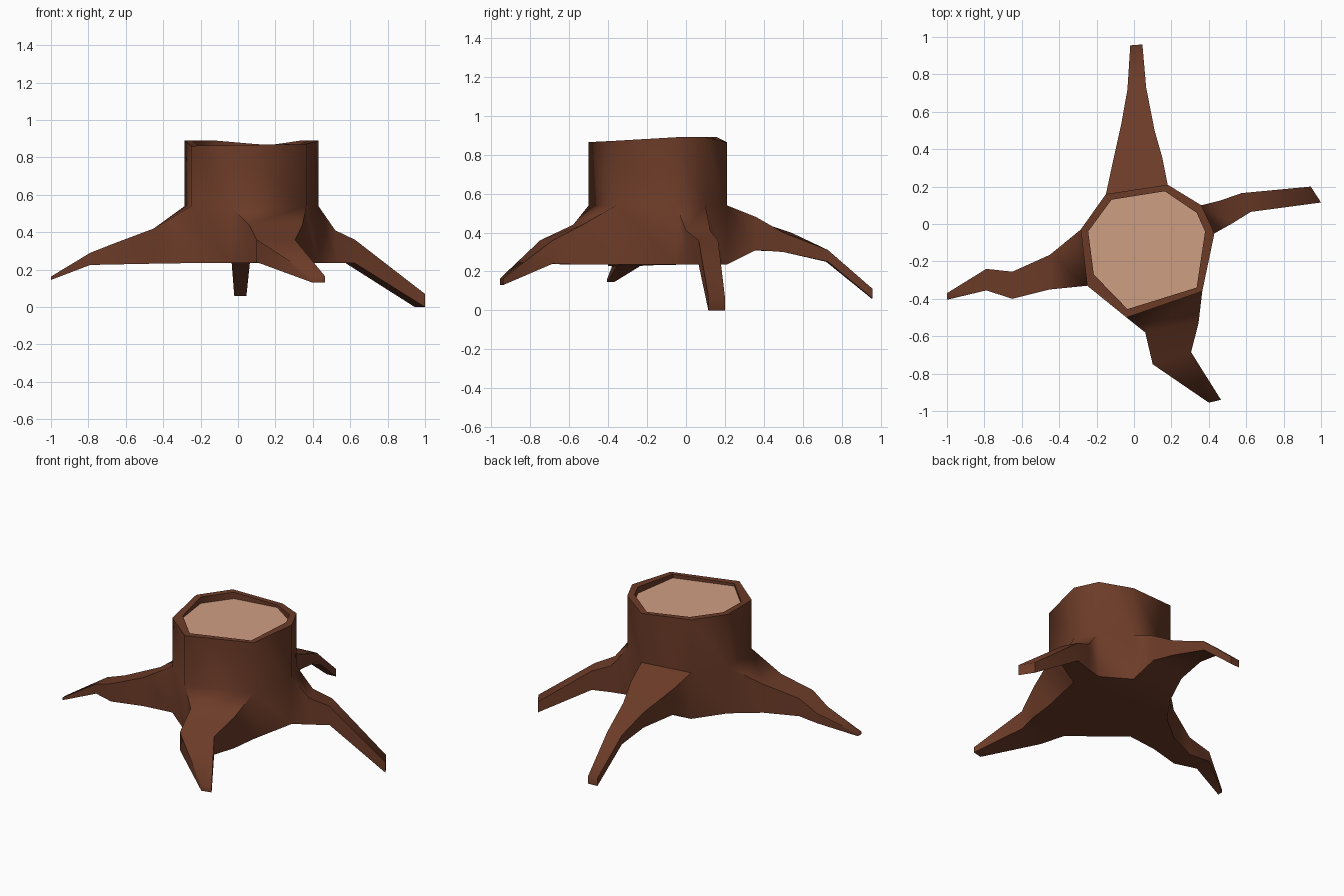
import bpy, bmesh

if "Cube" in bpy.data.objects:
    bpy.data.objects.remove(bpy.data.objects["Cube"])


def material(name, rgb):
    m = bpy.data.materials.new(name)
    m.diffuse_color = (*rgb, 1)
    m.use_nodes = True
    m.node_tree.nodes["Principled BSDF"].inputs["Base Color"].default_value = m.diffuse_color
    return m


bark = material("brown bark", (0.150, 0.044, 0.021))
wood = material("pale cut wood", (0.625, 0.345, 0.225))

# Trunk outline, counter-clockwise: x, y, rim height
OUTER = [(-0.285, -0.03, 0.89), (-0.25, -0.33, 0.862), (-0.04, -0.50, 0.865),
         (0.365, -0.36, 0.872), (0.43, -0.05, 0.89), (0.36, 0.10, 0.89),
         (0.18, 0.21, 0.865), (-0.15, 0.16, 0.89)]
INNER = [(-0.245, -0.04), (-0.215, -0.27), (-0.035, -0.455), (0.335, -0.34),
         (0.38, -0.04), (0.335, 0.06), (0.165, 0.175), (-0.12, 0.13)]
BOTTOM, SHOULDER, CUT = 0.235, 0.54, 0.848

# Roots by trunk side: sections of (left x, y, right x, y, top z, bottom z)
ROOTS = {
    0: [(-0.45, -0.165, -0.45, -0.35, 0.42, 0.232),
        (-0.65, -0.255, -0.65, -0.40, 0.345, 0.228),
        (-0.79, -0.24, -0.79, -0.355, 0.29, 0.225),
        (-1.0, -0.37, -1.0, -0.405, 0.163, 0.145)],
    2: [(0.06, -0.58, 0.345, -0.53, 0.44, 0.235),
        (0.10, -0.75, 0.305, -0.685, 0.36, 0.24),
        (0.40, -0.955, 0.465, -0.94, 0.165, 0.13)],
    4: [(0.52, 0.0, 0.46, 0.125, 0.41, 0.235),
        (0.625, 0.065, 0.575, 0.165, 0.36, 0.235),
        (1.0, 0.115, 0.945, 0.20, 0.07, 0.0)],
    6: [(0.15, 0.36, -0.12, 0.30, 0.48, 0.31),
        (0.11, 0.50, -0.067, 0.54, 0.40, 0.30),
        (0.065, 0.73, -0.035, 0.72, 0.31, 0.25),
        (0.045, 0.96, -0.02, 0.955, 0.11, 0.06)],
}


def bridge(bm, upper, lower, skip=()):
    """Quads between two closed rings, upper ring to lower ring."""
    n = len(upper)
    for i in range(n):
        if i not in skip:
            j = (i + 1) % n
            bm.faces.new((upper[i], lower[i], lower[j], upper[j]))


def finish(bm, name, mat, angle):
    me = bpy.data.meshes.new(name)
    bm.to_mesh(me)
    bm.free()
    ob = bpy.data.objects.new(name, me)
    bpy.context.collection.objects.link(ob)
    me.materials.append(mat)
    bpy.ops.object.select_all(action='DESELECT')
    ob.select_set(True)
    bpy.context.view_layer.objects.active = ob
    bpy.ops.object.shade_smooth_by_angle(angle=angle)


# Trunk with raised bark rim; the root sides are left open below the shoulder
bm = bmesh.new()
v = bm.verts.new
floor_in = [v((x, y, CUT - 0.005)) for x, y in INNER]
rim_in = [v((x, y, o[2])) for (x, y), o in zip(INNER, OUTER)]
rim_out = [v(p) for p in OUTER]
mid = [v((x, y, SHOULDER)) for x, y, _ in OUTER]
low = [v((x, y, BOTTOM)) for x, y, _ in OUTER]
bridge(bm, floor_in, rim_in)
bridge(bm, rim_in, rim_out)
bridge(bm, rim_out, mid)
bridge(bm, mid, low, skip=ROOTS)
bm.faces.new(low[::-1])

# Roots lofted out of the open trunk sides
for side, sections in ROOTS.items():
    j = (side + 1) % len(OUTER)
    ring = [mid[side], low[side], low[j], mid[j]]
    for ax, ay, bx, by, top, bot in sections:
        new = [v((ax, ay, top)), v((ax, ay, bot)), v((bx, by, bot)), v((bx, by, top))]
        bridge(bm, ring, new)
        ring = new
    bm.faces.new(ring)
bmesh.ops.recalc_face_normals(bm, faces=bm.faces)
finish(bm, "trunk_and_roots", bark, 1.05)

# Pale cut surface inside the rim
bm = bmesh.new()
bm.faces.new([bm.verts.new((x, y, CUT)) for x, y in INNER])
finish(bm, "cut_surface", wood, 0.5)
